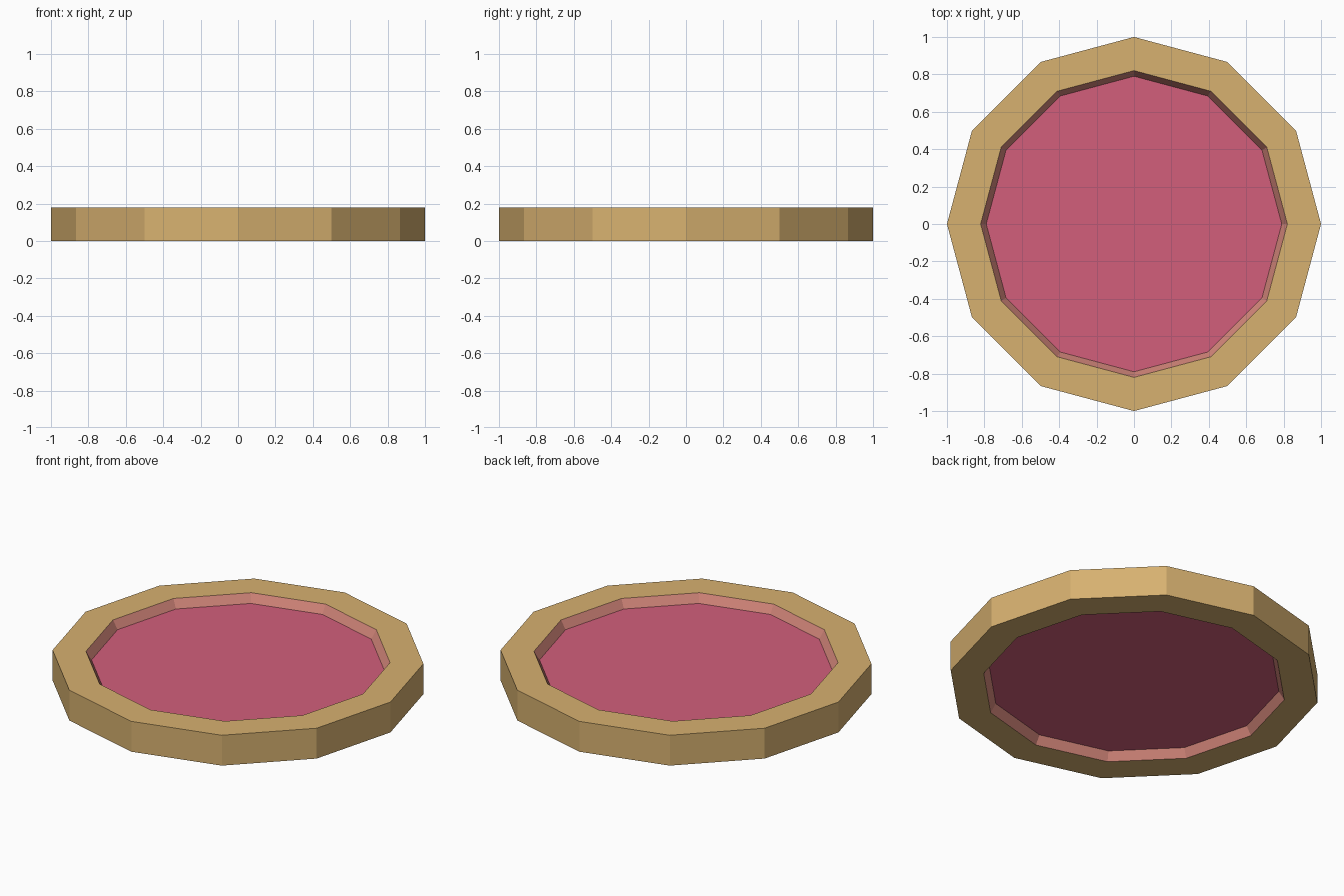
import bpy, bmesh, math

if "Cube" in bpy.data.objects:
    bpy.data.objects.remove(bpy.data.objects["Cube"])

SIDES = 12
HEIGHT = 0.18
RECESS = 0.05


def material(name, rgb):
    """Flat colour given as sRGB 0-255, stored as linear."""
    lin = [((c / 255 + 0.055) / 1.055) ** 2.4 for c in rgb]
    m = bpy.data.materials.new(name)
    m.diffuse_color = (*lin, 1)
    m.use_nodes = True
    m.node_tree.nodes["Principled BSDF"].inputs["Base Color"].default_value = m.diffuse_color
    return m


gold = material("gold", (215, 177, 112))
pink = material("pink", (210, 95, 123))
salmon = material("salmon", (211, 134, 122))


def add_ring(bm, radius, z):
    return [bm.verts.new((radius * math.cos(math.tau * i / SIDES),
                          radius * math.sin(math.tau * i / SIDES), z))
            for i in range(SIDES)]


def lathe(name, profile, mats, slots, capped=False):
    """Turn a (radius, z) profile; slots gives each band's material."""
    bm = bmesh.new()
    rings = [add_ring(bm, r, z) for r, z in profile]
    for a, b, slot in zip(rings, rings[1:], slots):
        for i in range(SIDES):
            j = (i + 1) % SIDES
            bm.faces.new((a[i], a[j], b[j], b[i])).material_index = slot
    if capped:
        bm.faces.new(rings[0][::-1])
        bm.faces.new(rings[-1])
    mesh = bpy.data.meshes.new(name)
    bm.to_mesh(mesh)
    bm.free()
    for m in mats:
        mesh.materials.append(m)
    obj = bpy.data.objects.new(name, mesh)
    bpy.context.collection.objects.link(obj)
    return obj


# Outer rim with sloped inner walls above and below the panel
low, high = RECESS, HEIGHT - RECESS
lathe("rim",
      [(0.79, low), (0.82, 0), (1, 0), (1, HEIGHT), (0.82, HEIGHT), (0.79, high)],
      [gold, salmon], [1, 0, 0, 0, 1])

# Recessed centre panel
lathe("centre_panel", [(0.79, low), (0.79, high)], [pink], [0], capped=True)
